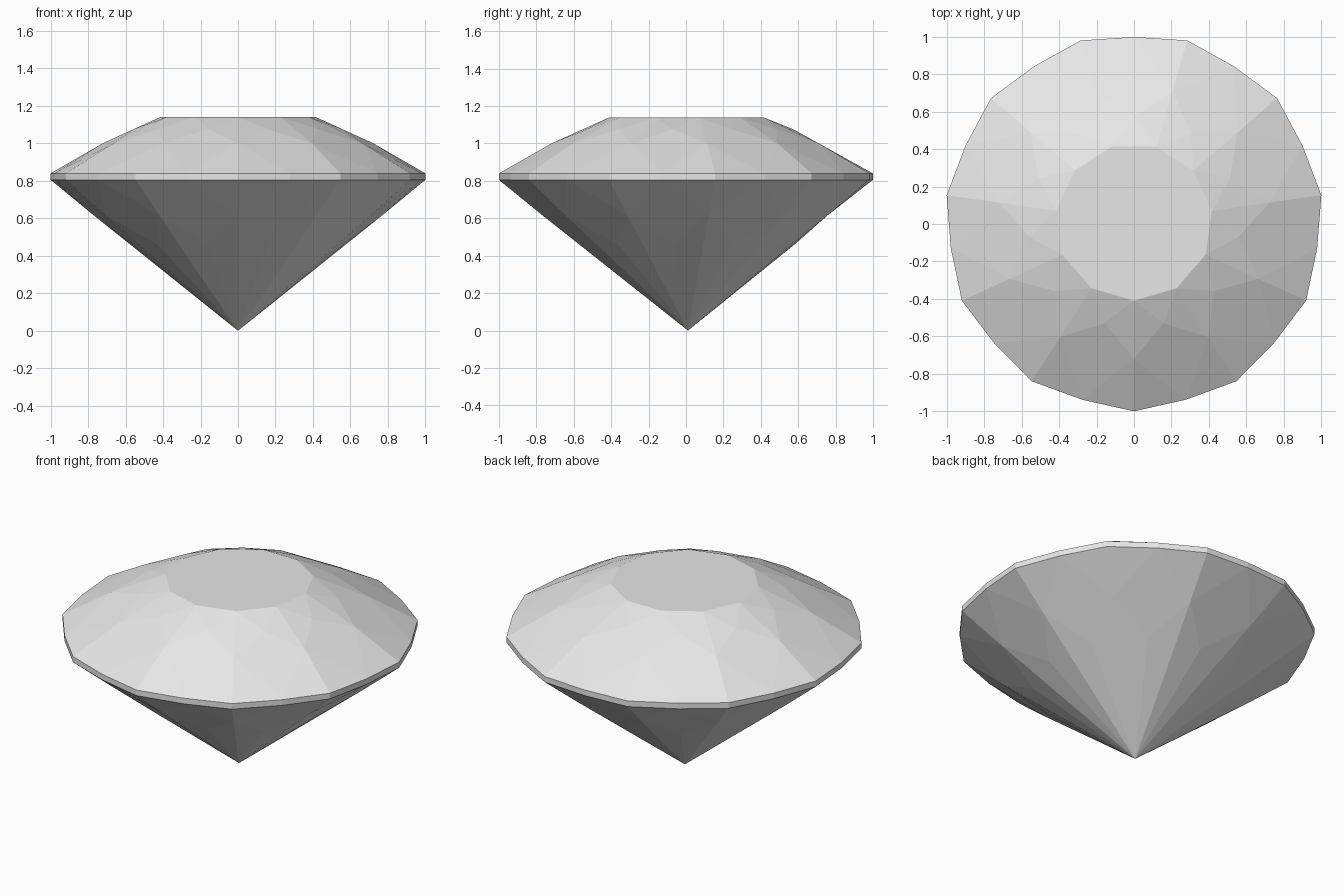
import bpy, bmesh
from math import sin, cos, pi

cube = bpy.data.objects.get("Cube")
if cube:
    bpy.data.objects.remove(cube, do_unlink=True)

SIDES = 11
OFFSET_Y = 0.0105  # centres the odd-sided outline

mat = bpy.data.materials.new("pale_grey")
mat.use_nodes = True
colour = (0.8, 0.8, 0.8, 1)
mat.diffuse_color = colour
mat.node_tree.nodes["Principled BSDF"].inputs["Base Color"].default_value = colour

bm = bmesh.new()


def ring(radius, z, turn=0.0):
    """Ring of points, starting at the front; turn is in steps."""
    pts = []
    for i in range(SIDES):
        a = 2 * pi * (i + turn) / SIDES
        pts.append(bm.verts.new((radius * sin(a), OFFSET_Y - radius * cos(a), z)))
    return pts


# Crown rings
table = ring(0.42, 1.14)
star = ring(0.563, 1.076, 0.5)
bezel = ring(0.73, 1.0)

# Girdle rings: corners and slightly pulled-in midpoints
top_corner, top_mid = ring(1.0103, 0.84), ring(0.988, 0.84, 0.5)
low_corner, low_mid = ring(1.0103, 0.805), ring(0.988, 0.805, 0.5)

# Pavilion rings and tip
main = ring(0.777, 0.615)
lower = ring(0.57, 0.46, 0.5)
tip = bm.verts.new((0, OFFSET_Y, 0))


def girdle_facets(inner, corner, mid, point, i, j):
    """Kite between two mains, with a triangle on each side of it."""
    bm.faces.new((inner[i], mid[i], inner[j], point[i]))
    bm.faces.new((inner[i], corner[i], mid[i]))
    bm.faces.new((inner[j], mid[i], corner[j]))


bm.faces.new(table)
for i in range(SIDES):
    j = (i + 1) % SIDES
    # Crown
    bm.faces.new((table[i], star[i], table[j]))
    bm.faces.new((table[i], bezel[i], star[i]))
    bm.faces.new((table[j], star[i], bezel[j]))
    girdle_facets(bezel, top_corner, top_mid, star, i, j)
    # Girdle band
    bm.faces.new((top_corner[i], low_corner[i], low_mid[i], top_mid[i]))
    bm.faces.new((top_mid[i], low_mid[i], low_corner[j], top_corner[j]))
    # Pavilion
    girdle_facets(main, low_corner, low_mid, lower, i, j)
    bm.faces.new((main[i], lower[i], tip))
    bm.faces.new((lower[i], main[j], tip))

bmesh.ops.recalc_face_normals(bm, faces=bm.faces[:])
mesh = bpy.data.meshes.new("cut_gem")
bm.to_mesh(mesh)
bm.free()
mesh.materials.append(mat)
gem = bpy.data.objects.new("cut_gem", mesh)
bpy.context.collection.objects.link(gem)
